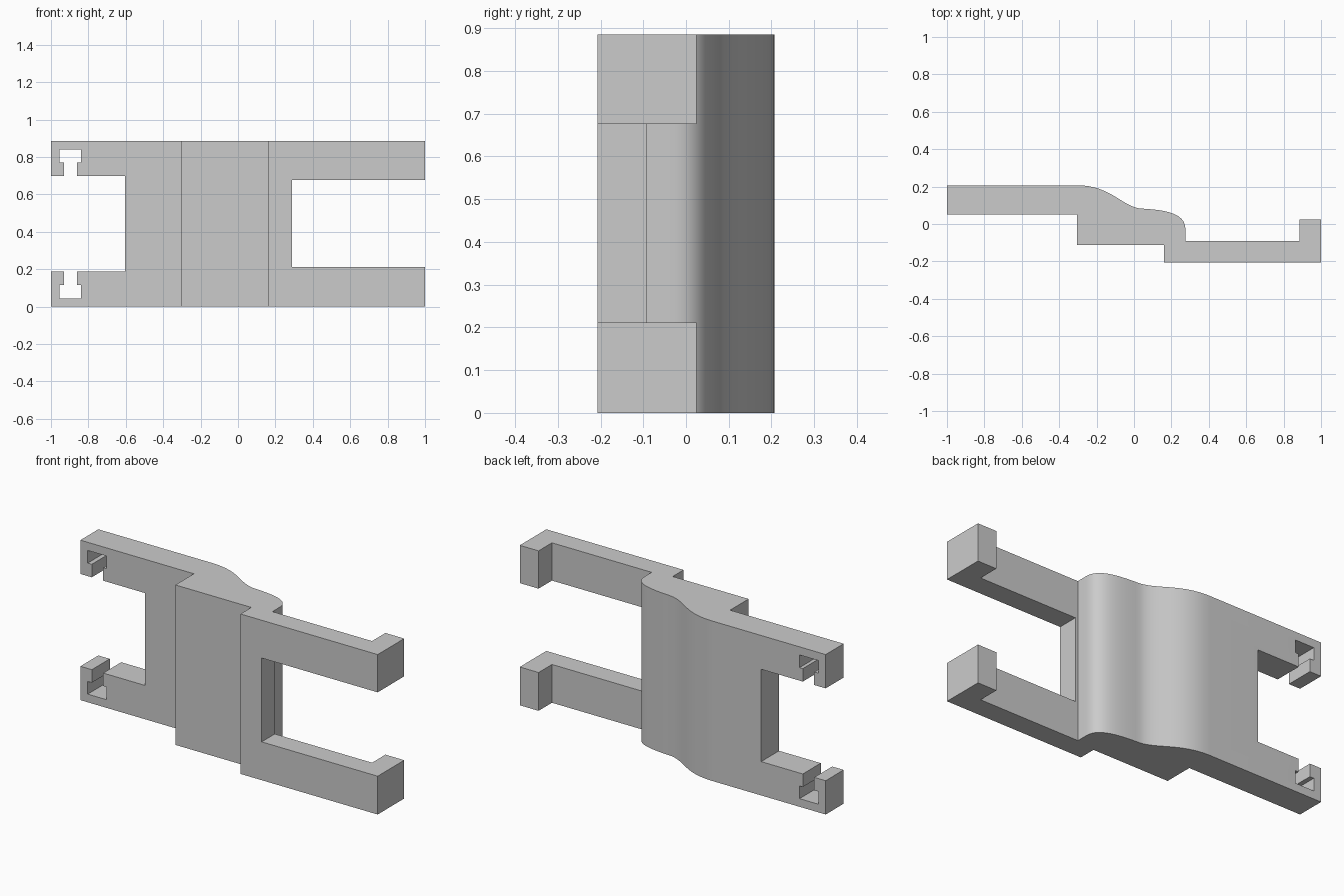
import bpy
import bmesh
import math
from mathutils import Vector
from mathutils.geometry import interpolate_bezier

if "Cube" in bpy.data.objects:
    bpy.data.objects.remove(bpy.data.objects["Cube"])

HEIGHT = 0.885

grey = bpy.data.materials.new("light grey")
grey.use_nodes = True
COLOUR = (0.6, 0.6, 0.6, 1)
grey.diffuse_color = COLOUR
grey.node_tree.nodes["Principled BSDF"].inputs["Base Color"].default_value = COLOUR


def prism(name, points, offset):
    """Extrude a closed outline along the offset vector."""
    bm = bmesh.new()
    face = bm.faces.new([bm.verts.new(p) for p in points])
    moved = bmesh.ops.extrude_face_region(bm, geom=[face])["geom"]
    bmesh.ops.translate(bm, vec=offset,
                        verts=[v for v in moved if isinstance(v, bmesh.types.BMVert)])
    bmesh.ops.recalc_face_normals(bm, faces=bm.faces)
    mesh = bpy.data.meshes.new(name)
    bm.to_mesh(mesh)
    bm.free()
    mesh.materials.append(grey)
    obj = bpy.data.objects.new(name, mesh)
    bpy.context.collection.objects.link(obj)
    return obj


def bezier(*xy, steps=16):
    return [tuple(p) for p in interpolate_bezier(*[Vector(p) for p in xy], steps)]


# Plan outline: stepped front, hooked end and a flowing back
front = [(-1, 0.207), (-1, 0.05), (-0.305, 0.05), (-0.305, -0.112),
         (0.16, -0.112), (0.16, -0.207), (1, -0.207), (1, 0.025),
         (0.885, 0.025), (0.885, -0.092), (0.275, -0.092)]
back = bezier((-0.305, 0.207), (-0.13, 0.207), (-0.07, 0.1), (0.03, 0.083))
back += bezier((0.03, 0.083), (0.17, 0.075), (0.275, 0.06), (0.275, -0.03))[1:]
bracket = prism("bracket", [(x, y, 0) for x, y in front + back[::-1]], (0, 0, HEIGHT))

# Left opening with a T-slot in each arm, mirrored about mid height
lower = [(-1.1, 0.187), (-0.93, 0.187), (-0.93, 0.115), (-0.955, 0.115),
         (-0.955, 0.045), (-0.84, 0.045), (-0.84, 0.115), (-0.86, 0.115),
         (-0.86, 0.187), (-0.605, 0.187)]
upper = [(x, HEIGHT - z) for x, z in reversed(lower)]
# Right opening between the hooked arms
fork = [(0.29, 0.212), (1.1, 0.212), (1.1, 0.676), (0.29, 0.676)]

bpy.context.view_layer.objects.active = bracket
bracket.select_set(True)
for name, outline in (("slot_cutter", lower + upper), ("fork_cutter", fork)):
    cutter = prism(name, [(x, -0.5, z) for x, z in outline], (0, 1, 0))
    cutter.hide_render = True
    cut = bracket.modifiers.new(name, "BOOLEAN")
    cut.operation = "DIFFERENCE"
    cut.solver = "EXACT"
    cut.object = cutter
    bpy.ops.object.modifier_apply(modifier=cut.name)
    bpy.data.objects.remove(cutter)

bpy.ops.object.shade_smooth_by_angle(angle=math.radians(30))
